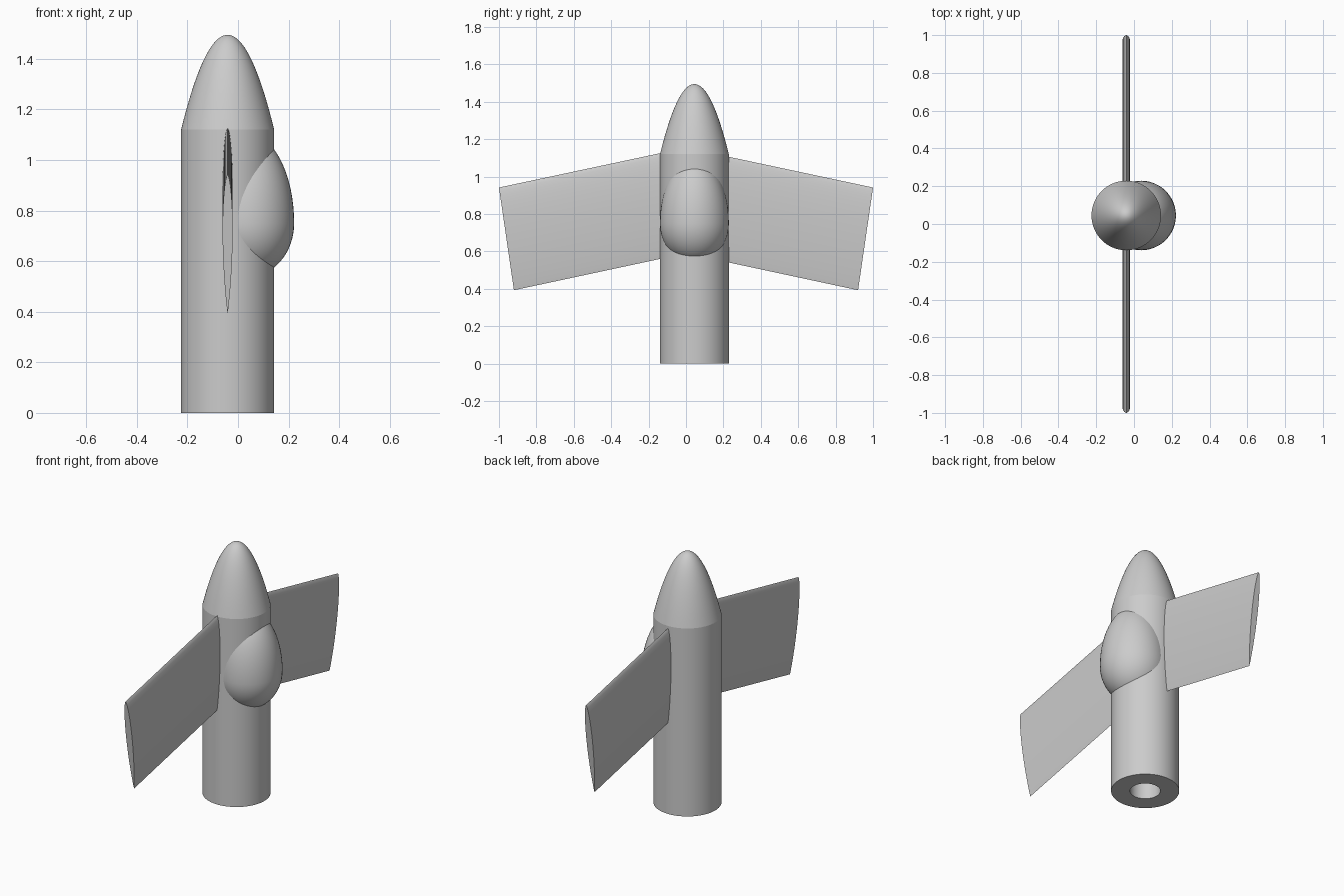
import bpy, bmesh, math
from mathutils import Vector

cube = bpy.data.objects.get("Cube")
if cube:
    bpy.data.objects.remove(cube, do_unlink=True)

AXIS_X, AXIS_Y = -0.041, 0.045
R, SHOULDER, TOP = 0.184, 1.12, 1.495

grey = bpy.data.materials.new("light grey")
grey.use_nodes = True
COLOUR = (0.6, 0.6, 0.6, 1)
grey.diffuse_color = COLOUR
grey.node_tree.nodes["Principled BSDF"].inputs["Base Color"].default_value = COLOUR


def finish(name, bm, angle=30):
    bmesh.ops.remove_doubles(bm, verts=bm.verts, dist=1e-5)
    bmesh.ops.recalc_face_normals(bm, faces=bm.faces)
    mesh = bpy.data.meshes.new(name)
    bm.to_mesh(mesh)
    bm.free()
    mesh.materials.append(grey)
    obj = bpy.data.objects.new(name, mesh)
    bpy.context.collection.objects.link(obj)
    bpy.ops.object.select_all(action='DESELECT')
    obj.select_set(True)
    bpy.context.view_layer.objects.active = obj
    bpy.ops.object.shade_smooth_by_angle(angle=math.radians(angle))
    return obj


def lathe(name, profile, x, y, sides=64):
    """Spin a list of (radius, height) points about a vertical axis."""
    bm = bmesh.new()
    verts = [bm.verts.new((x + r, y, z)) for r, z in profile]
    edges = [bm.edges.new(pair) for pair in zip(verts, verts[1:])]
    bmesh.ops.spin(bm, geom=verts + edges, cent=(x, y, 0), axis=(0, 0, 1),
                   angle=math.tau, steps=sides, use_duplicate=False)
    return finish(name, bm)


# Hollow cylindrical body with a bore open at the base
BORE = 0.082
lathe("body_tube", [(0, SHOULDER), (BORE, SHOULDER), (BORE, 0), (R, 0), (R, SHOULDER)],
      AXIS_X, AXIS_Y)

# Parabolic nose cone
steps = [i / 20 for i in range(21)]
lathe("nose_cone", [(R * t, TOP - (TOP - SHOULDER) * t * t) for t in steps], AXIS_X, AXIS_Y)

# Egg-shaped canopy: long above its widest level, short below
WIDEST = 0.75
egg = []
for i in range(33):
    a = math.pi * i / 32
    reach = 0.355 if a < math.pi / 2 else 0.213
    egg.append((R * math.sin(a), WIDEST + reach * math.cos(a)))
lathe("canopy", egg, 0.038, AXIS_Y, 48)


# Swept wings with a symmetric streamlined section
def section(lead, trail, half=0.02, n=16):
    ts = [(1 - math.cos(math.pi * i / n)) / 2 for i in range(n + 1)]
    peak = 0.4 ** 0.6 * 0.6 ** 0.9
    width = lambda t: half * t ** 0.6 * (1 - t) ** 0.9 / peak
    loop = [(t, width(t)) for t in ts] + [(t, -width(t)) for t in ts[-2:0:-1]]
    return [Vector(lead).lerp(Vector(trail), t) + Vector((w, 0, 0)) for t, w in loop]


def wing(name, side):
    root = AXIS_Y + side * 0.12
    out = abs(root)
    slope = 0.213
    root_loop = section((AXIS_X, root, 1.155 - slope * out), (AXIS_X, root, 0.59 - slope * out))
    tip_loop = section((AXIS_X, side, 0.942), (AXIS_X, side * 0.92, 0.393))
    bm = bmesh.new()
    a = [bm.verts.new(p) for p in root_loop]
    b = [bm.verts.new(p) for p in tip_loop]
    for i in range(len(a)):
        j = (i + 1) % len(a)
        bm.faces.new((a[i], a[j], b[j], b[i]))
    bm.faces.new(a)
    bm.faces.new(b)
    finish(name, bm, 40)


wing("front_wing", -1)
wing("rear_wing", 1)
